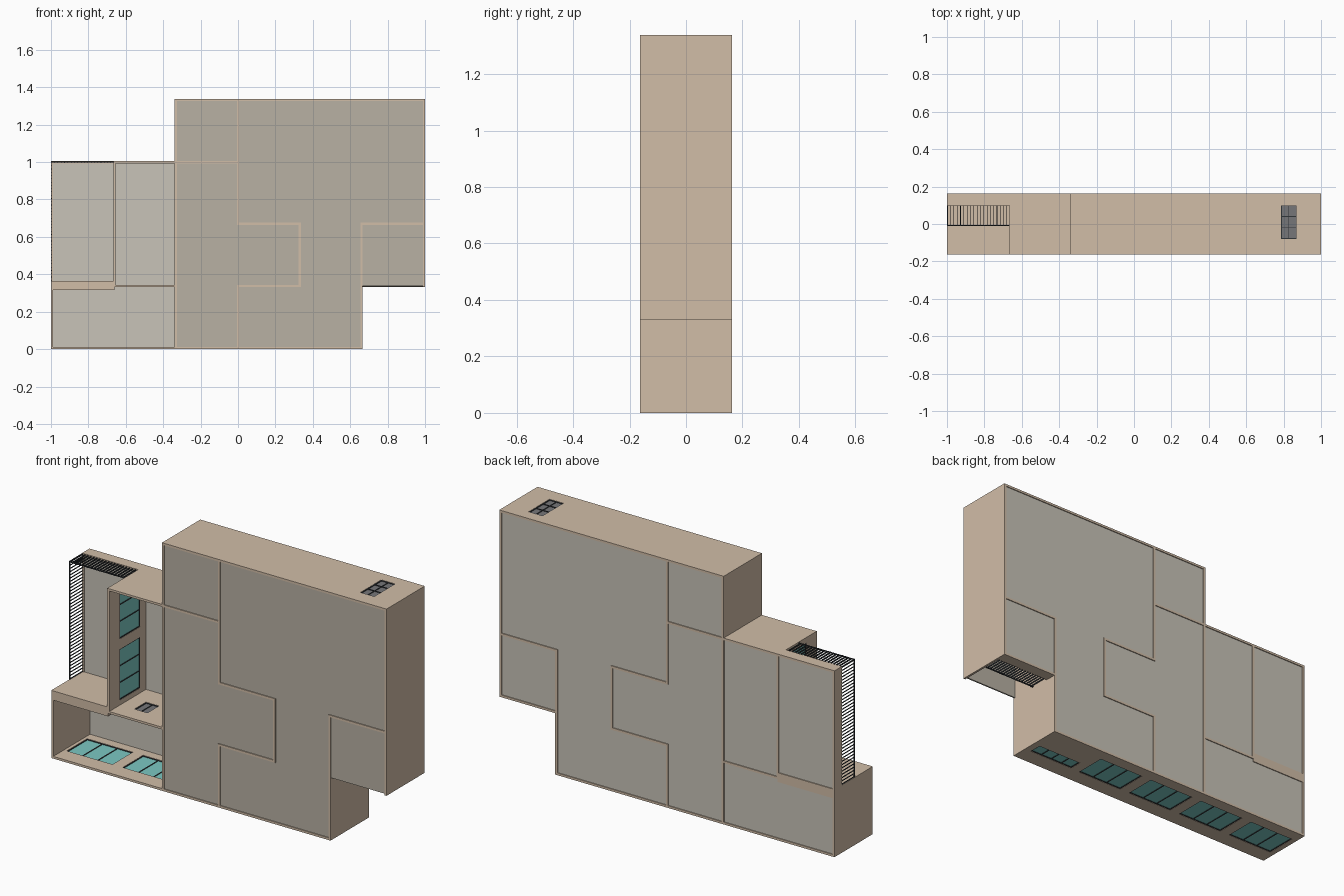
import bpy, bmesh
from mathutils import Vector

if "Cube" in bpy.data.objects:
    bpy.data.objects.remove(bpy.data.objects["Cube"])

T = 0.006      # half wall thickness
D = 0.163      # half depth of the building


def material(name, rgb):
    m = bpy.data.materials.new(name)
    m.diffuse_color = (*rgb, 1)
    m.use_nodes = True
    m.node_tree.nodes["Principled BSDF"].inputs["Base Color"].default_value = m.diffuse_color
    return m


TAN = material("tan_concrete", (0.64, 0.51, 0.39))
GREY = material("grey_panel", (0.58, 0.55, 0.48))
DARK_GREY = material("front_panel_grey", (0.48, 0.44, 0.37))
GLASS = material("turquoise_glass", (0.20, 0.58, 0.54))
SMOKED = material("smoked_glass", (0.18, 0.18, 0.19))
METAL = material("dark_metal", (0.03, 0.035, 0.04))


def finish(name, bm, mat):
    me = bpy.data.meshes.new(name)
    bmesh.ops.recalc_face_normals(bm, faces=bm.faces)
    bm.to_mesh(me)
    bm.free()
    ob = bpy.data.objects.new(name, me)
    bpy.context.collection.objects.link(ob)
    if mat:
        me.materials.append(mat)
    return ob


def boxes(name, spans, mat):
    """One object made of boxes, each given by its low and high corner."""
    bm = bmesh.new()
    for lo, hi in spans:
        lo, hi = Vector(lo), Vector(hi)
        vs = bmesh.ops.create_cube(bm, size=1)["verts"]
        bmesh.ops.scale(bm, verts=vs, vec=hi - lo)
        bmesh.ops.translate(bm, verts=vs, vec=(lo + hi) / 2)
    return finish(name, bm, mat)


def prism(name, profile, y0, y1, mat):
    """Extrude an x-z outline along y."""
    bm = bmesh.new()
    f = bm.faces.new([bm.verts.new((x, y0, z)) for x, z in profile])
    ext = bmesh.ops.extrude_face_region(bm, geom=[f])["geom"]
    vs = [v for v in ext if isinstance(v, bmesh.types.BMVert)]
    bmesh.ops.translate(bm, verts=vs, vec=(0, y1 - y0, 0))
    return finish(name, bm, mat)


def wall(name, x0, z0, x1, z1):
    """Full depth wall or floor along a centre line."""
    return boxes(name, [((x0 - T, -D, z0 - T), (x1 + T, D, z1 + T))], TAN)


def window(name, host, axis, level, u, y, panes, glass):
    """Cut an opening in a wall (axis 0) or floor (axis 2) and glaze it."""
    def span(u0, u1, y0, y1, h):
        if axis == 2:
            return (u0, y0, level - h), (u1, y1, level + h)
        return (level - h, y0, u0), (level + h, y1, u1)
    cutter = boxes(name + "_cutter", [span(*u, *y, 0.03)], None)
    cutter.hide_render = True
    cutter.hide_viewport = False
    cutter.display_type = 'WIRE'
    mod = host.modifiers.new(name, 'BOOLEAN')
    mod.operation, mod.object, mod.solver = 'DIFFERENCE', cutter, 'EXACT'
    boxes(name + "_glass", [span(*u, *y, 0.0015)], glass)
    w, h = 0.005, 0.0045
    bars = [span(*u, y[0], y[0] + w, h), span(*u, y[1] - w, y[1], h)]
    for i in range(panes + 1):
        c = u[0] + w / 2 + (u[1] - u[0] - w) * i / panes
        bars.append(span(c - w / 2, c + w / 2, *y, h))
    boxes(name + "_frame", bars, METAL)


# vertical walls
L, R, TOP = -1 + T, 1 - T, 1.332
F1, F2, F3 = 0.337, 0.67, 0.999
wall("left_end_wall", L, T, L, F1)
loft_wall = wall("loft_window_wall", -0.66, F1, -0.66, F3)
wall("main_left_wall", -0.333, T, -0.333, TOP)
wall("party_wall_low", 0, T, 0, F1)
wall("party_wall_high", 0, F2, 0, TOP)
wall("party_wall_mid", 0.33, F1, 0.33, F2)
wall("lower_right_wall", 0.66, T, 0.66, F2)
wall("right_end_wall", R, F1, R, TOP)

# floors and roofs
ground = wall("ground_slab", L, T, 0.66, T)
loft_floor = wall("loft_floor", -0.66, F1, -0.333, F1)
wall("party_floor_low", 0, F1, 0.33, F1)
wall("party_floor_mid", 0, F2, 0.33, F2)
wall("party_floor_right", 0.66, F2, R, F2)
wall("loft_roof", -0.66, F3, 0, F3)
roof = wall("main_roof", -0.333, TOP, R, TOP)
boxes("terrace_slab", [((-1, -D, 0.315), (-0.66, D, 0.365))], TAN)
boxes("overhang_soffit_strip", [((0.66, 0.10, 0.331), (1, D, 0.343))], TAN)

# terrace back wall: tan frame with a grey inner face
boxes("terrace_wall_frame", [
    ((-1, 0.10, 0.34), (-1 + 2 * T, D, 1.005)),
    ((-1, 0.10, F3 - T), (-0.66, D, 1.005))], TAN)
boxes("terrace_wall_face", [((-0.99, 0.104, 0.36), (-0.665, 0.112, 0.997))], GREY)

# flat panels closing the back and the front of the main block
prism("front_panel", [(-0.333, 0.005), (0.66, 0.005), (0.66, F1), (R, F1),
                      (R, TOP), (-0.333, TOP)], -0.158, -0.150, DARK_GREY)
prism("back_panel", [(L, 0.005), (0.66, 0.005), (0.66, F1), (R, F1), (R, TOP),
                     (-0.333, TOP), (-0.333, F3), (L, F3)], 0.150, 0.158, GREY)

# windows in the ground slab, one per bay
WY = (-0.075, 0.10)
for i in range(4):
    x = -1 + i / 3
    window(f"floor_window_{i + 1}", ground, 2, T, (x + 0.03, x + 0.305), WY, 3, GLASS)
window("floor_vent", ground, 2, T, (0.36, 0.63), (-0.07, 0.0), 4, GLASS)

# stacked windows of the loft, loft floor light and roof light
for i, z in enumerate((0.37, 0.70)):
    window(f"loft_window_{i + 1}", loft_wall, 0, -0.66, (z, z + 0.275), WY, 3, GLASS)
window("loft_floor_light", loft_floor, 2, F1, (-0.57, -0.49), (-0.07, 0.03), 2, SMOKED)
window("roof_light", roof, 2, TOP, (0.785, 0.87), (-0.08, 0.10), 2, SMOKED)
boxes("roof_light_bars", [((0.785, y - 0.002, TOP - 0.004), (0.87, y + 0.002, TOP + 0.005))
                          for y in (-0.02, 0.04)], METAL)

# slatted screens: terrace side, terrace top, overhang underside
Y0, Y1, S = -0.01, 0.10, 0.0015
side = [((-1, Y0, z - S), (-0.995, Y1, z + S))
        for z in (0.368 + 0.0175 * i for i in range(37))]
side.append(((-1, Y0, 0.365), (-0.996, Y0 + 0.004, 1.003)))
boxes("terrace_side_screen", side, METAL)


def flat_screen(name, x0, x1, z):
    n = 19
    slats = [((x - S, Y0, z - 0.004), (x + S, Y1, z + 0.004))
             for x in (x0 + S + (x1 - x0 - 2 * S) * i / n for i in range(n + 1))]
    slats.append(((x0, Y0, z - 0.003), (x1, Y0 + 0.004, z + 0.003)))
    boxes(name, slats, METAL)


flat_screen("terrace_top_screen", -1, -0.66, 1.0)
flat_screen("overhang_screen", 0.66, 0.99, 0.338)
